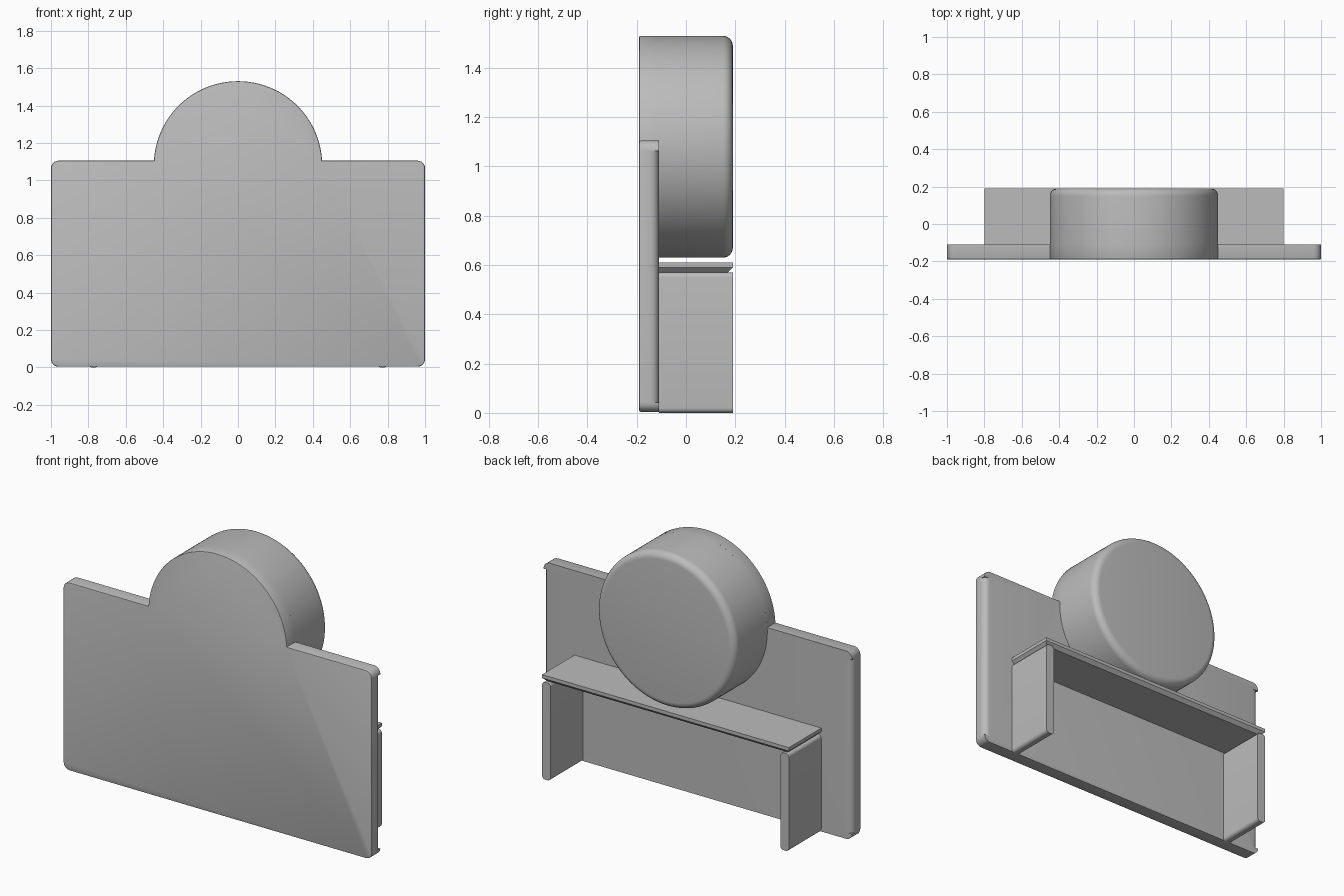
import bpy
import bmesh
from math import sin, cos, asin, pi, radians
from mathutils import Matrix

cube = bpy.data.objects.get("Cube")
if cube:
    bpy.data.objects.remove(cube)

FRONT, PANEL_BACK, BACK = -0.19, -0.11, 0.19
TOP, HUB_Z, HUB_R, CORNER = 1.105, 1.08, 0.45, 0.04

grey = bpy.data.materials.new("plain grey")
grey.use_nodes = True
grey.diffuse_color = (0.5, 0.5, 0.5, 1)
grey.node_tree.nodes["Principled BSDF"].inputs["Base Color"].default_value = (0.5, 0.5, 0.5, 1)


def arc(cx, cz, r, start, end, steps):
    """Points along an arc, angles in radians."""
    angles = [start + (end - start) * i / steps for i in range(steps + 1)]
    return [(cx + r * cos(a), cz + r * sin(a)) for a in angles]


def rounded_rect(x0, x1, z0, z1, r, steps=6):
    centres = [(x1 - r, z1 - r), (x0 + r, z1 - r), (x0 + r, z0 + r), (x1 - r, z0 + r)]
    return [p for i, (cx, cz) in enumerate(centres)
            for p in arc(cx, cz, r, i * pi / 2, (i + 1) * pi / 2, steps)]


def extrude_outline(name, outline, y0, y1, bevel_y=None, bevel=0.0, segments=1):
    """Extrude an x-z outline along y, optionally rounding the rim at bevel_y."""
    bm = bmesh.new()
    face = bm.faces.new([bm.verts.new((x, y0, z)) for x, z in outline])
    ext = bmesh.ops.extrude_face_region(bm, geom=[face])
    moved = [g for g in ext["geom"] if isinstance(g, bmesh.types.BMVert)]
    bmesh.ops.translate(bm, verts=moved, vec=(0, y1 - y0, 0))
    bmesh.ops.recalc_face_normals(bm, faces=bm.faces)
    if bevel_y is not None:
        rim = [e for e in bm.edges if all(abs(v.co.y - bevel_y) < 1e-5 for v in e.verts)]
        bmesh.ops.bevel(bm, geom=rim, offset=bevel, segments=segments,
                        profile=0.5, affect="EDGES")
    return finish(name, bm)


def finish(name, bm):
    mesh = bpy.data.meshes.new(name)
    bm.to_mesh(mesh)
    bm.free()
    mesh.materials.append(grey)
    obj = bpy.data.objects.new(name, mesh)
    bpy.context.collection.objects.link(obj)
    return obj


def smooth(obj):
    bpy.ops.object.select_all(action="DESELECT")
    obj.select_set(True)
    bpy.context.view_layer.objects.active = obj
    bpy.ops.object.shade_smooth_by_angle(angle=radians(35))


# Front panel: rounded rectangle with the hub arch rising from its top edge
rise = asin((TOP - HUB_Z) / HUB_R)
rect = rounded_rect(-1, 1, 0.004, TOP, CORNER)
arch = arc(0, HUB_Z, HUB_R, rise, pi - rise, 64)
panel = extrude_outline("front_panel", rect[:7] + arch + rect[7:],
                        FRONT, PANEL_BACK, FRONT, 0.006, 2)

# Rounded rear side edges of the panel, stopping short of the corners
for side, label in ((1, "left"), (-1, "right")):
    r = 0.035
    curve = arc(1 - r, PANEL_BACK - r, r, 0, pi / 2, 6)
    section = curve + [(1 - r, PANEL_BACK + 0.03), (1.03, PANEL_BACK + 0.03),
                       (1.03, PANEL_BACK - r)]
    bm = bmesh.new()
    base = bm.faces.new([bm.verts.new((side * x, y, 0.042)) for x, y in section])
    ext = bmesh.ops.extrude_face_region(bm, geom=[base])
    bmesh.ops.translate(bm, vec=(0, 0, TOP - 0.084),
                        verts=[g for g in ext["geom"] if isinstance(g, bmesh.types.BMVert)])
    bmesh.ops.recalc_face_normals(bm, faces=bm.faces)
    cutter = finish(label + "_edge_cutter", bm)
    cut = panel.modifiers.new(label + "_edge", "BOOLEAN")
    cut.operation, cut.solver, cut.object = "DIFFERENCE", "EXACT", cutter
    bpy.context.view_layer.objects.active = panel
    bpy.ops.object.modifier_apply(modifier=cut.name)
    bpy.data.objects.remove(cutter)
smooth(panel)

# Round drum behind the panel, with a soft rear rim
drum = extrude_outline("drum", arc(0, HUB_Z, HUB_R, 0, 2 * pi, 128)[:-1],
                       PANEL_BACK, BACK, BACK, 0.04, 6)
smooth(drum)

# Shelf with a chamfered underside on its sides and back
bm = bmesh.new()
bmesh.ops.create_cube(bm, size=1, matrix=Matrix.Translation((0, (PANEL_BACK + BACK) / 2, 0.59))
                      @ Matrix.Diagonal((1.6, BACK - PANEL_BACK, 0.04, 1)))
lower = [e for e in bm.edges if all(v.co.z < 0.59 for v in e.verts)
         and any(v.co.y > 0 for v in e.verts)]
bmesh.ops.bevel(bm, geom=lower, offset=0.02, segments=1, affect="EDGES")
finish("shelf", bm)

# Two upright legs with rounded top and bottom edges
for side, label in ((1, "left"), (-1, "right")):
    x0, x1 = sorted((side * 0.745, side * 0.8))
    leg = extrude_outline(label + "_leg", rounded_rect(x0, x1, 0, 0.57, 0.02),
                          PANEL_BACK, BACK)
    smooth(leg)
